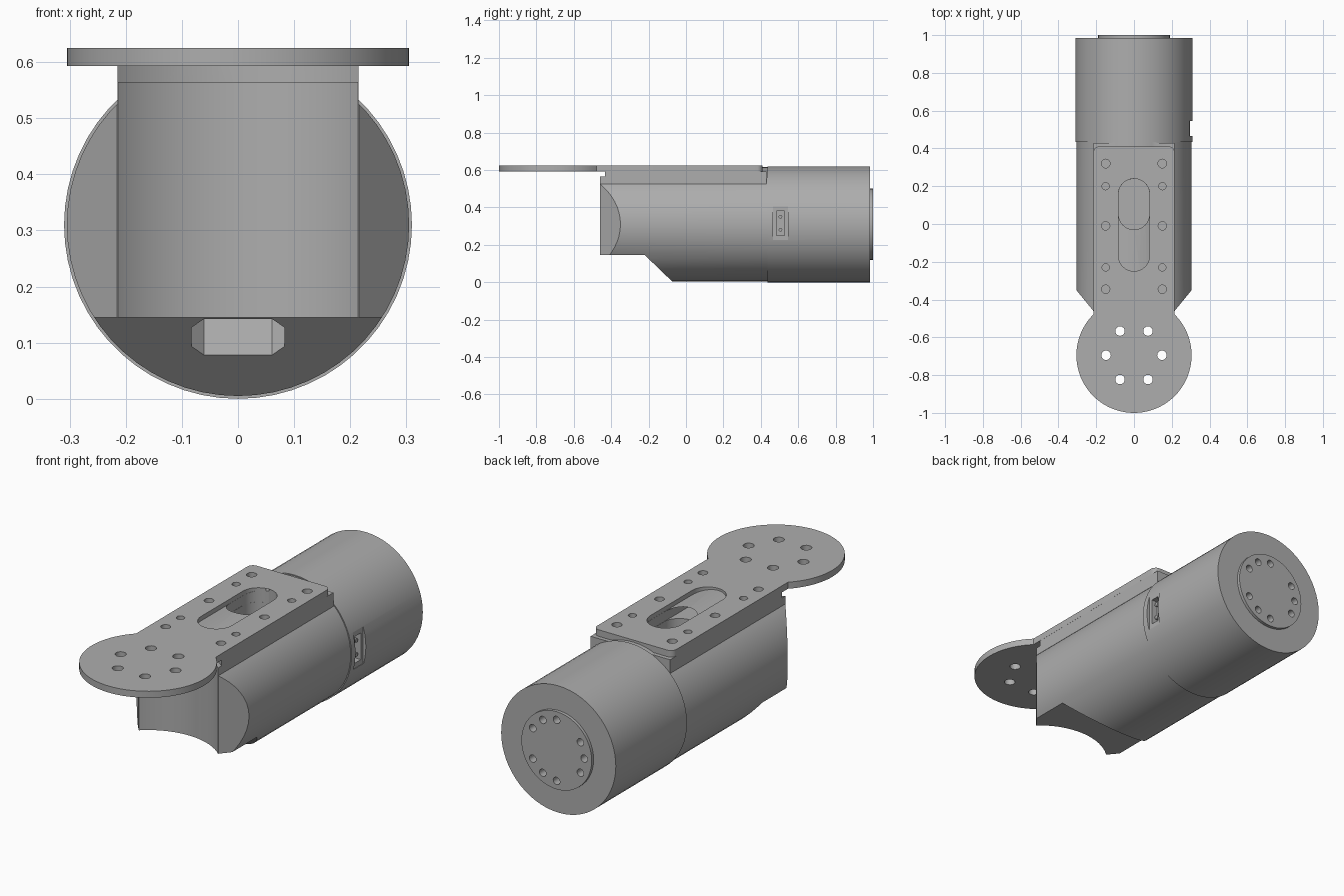
import bpy, bmesh
from math import cos, sin, radians, pi
from mathutils import Matrix

cube = bpy.data.objects.get("Cube")
if cube:
    bpy.data.objects.remove(cube, do_unlink=True)

grey = bpy.data.materials.new("machined grey")
grey.use_nodes = True
grey.diffuse_color = (0.42, 0.42, 0.42, 1)
grey.node_tree.nodes["Principled BSDF"].inputs["Base Color"].default_value = (0.42, 0.42, 0.42, 1)

PLACE = {"X": lambda a, b, h: (h, a, b),
         "Y": lambda a, b, h: (a, h, b),
         "Z": lambda a, b, h: (a, b, h)}


def prism(name, pts, lo, hi, axis="Z", matrix=None):
    """Extrude a closed outline between two levels along an axis."""
    bm = bmesh.new()
    rings = [[bm.verts.new(PLACE[axis](a, b, h)) for a, b in pts] for h in (lo, hi)]
    bm.faces.new(rings[0])
    bm.faces.new(rings[1])
    for i in range(len(pts)):
        j = (i + 1) % len(pts)
        bm.faces.new((rings[0][i], rings[0][j], rings[1][j], rings[1][i]))
    if matrix:
        bm.transform(matrix)
    bmesh.ops.recalc_face_normals(bm, faces=bm.faces)
    mesh = bpy.data.meshes.new(name)
    bm.to_mesh(mesh)
    bm.free()
    mesh.materials.append(grey)
    ob = bpy.data.objects.new(name, mesh)
    bpy.context.collection.objects.link(ob)
    return ob


def arc(cx, cy, r, start=0, end=360, n=24):
    full = end - start == 360
    steps = n if full else n + 1
    return [(cx + r * cos(radians(start + (end - start) * i / n)),
             cy + r * sin(radians(start + (end - start) * i / n))) for i in range(steps)]


def rect(a0, b0, a1, b1):
    return [(a0, b0), (a1, b0), (a1, b1), (a0, b1)]


def slot(y0, y1, r):
    return arc(0, y1 - r, r, 0, 180, 16) + arc(0, y0 + r, r, 180, 360, 16)


def combine(target, tools, operation="DIFFERENCE"):
    """Boolean each tool with the target, then discard the tool."""
    bpy.context.view_layer.objects.active = target
    for tool in tools:
        mod = target.modifiers.new("cut", "BOOLEAN")
        mod.operation = operation
        mod.solver = "EXACT"
        mod.object = tool
        bpy.ops.object.modifier_apply(modifier=mod.name)
        bpy.data.objects.remove(tool, do_unlink=True)


def hole(a, b, r, lo, hi, axis="Z"):
    return prism("hole", arc(a, b, r), lo, hi, axis)


AXIS_Z, NECK = 0.31, 0.215
DISC_Y, DISC_R = -0.695, 0.305
screws = [(s * 0.15, y, r) for s in (-1, 1) for y, r in
          ((0.32, 0.023), (0.2, 0.019), (-0.01, 0.022), (-0.23, 0.019), (-0.345, 0.022))]


def top_slots():
    return [prism("slot", slot(-0.25, 0.24, 0.083), 0.555, 0.7),
            prism("deep_slot", slot(-0.03, 0.24, 0.082), 0.4, 0.7)]


# Front body: barrel with a squared top rail
body = prism("front_body", arc(0, AXIS_Z, 0.305, n=60), -0.46, 0.44, "Y")
combine(body, [prism("rail", rect(-NECK, 0.3, NECK, 0.593), -0.46, 0.43, "Y")], "UNION")

# Underside relief, corner chamfers and the concave nose
cuts = [prism("relief", [(-0.6, 0.145), (-0.22, 0.145), (0.034, -0.1), (-0.6, -0.1)], -0.5, 0.5, "X")]
for s in (-1, 1):
    cuts.append(prism("chamfer", [(s * 0.15, -0.54), (s * 0.4, -0.234), (s * 0.4, -0.54)], -0.1, 0.8))
cuts.append(prism("nose", arc(0, DISC_Y, 0.318, n=64), -0.1, 0.8))
cuts.append(prism("nose_step", arc(0, DISC_Y, 0.338, n=64), 0.565, 0.8))

# Cable pocket normal to the sloped underside
w, l, c = 0.083, 0.046, 0.022
octagon = [(-w, -l + c), (-w + c, -l), (w - c, -l), (w, -l + c),
           (w, l - c), (w - c, l), (-w + c, l), (-w, l - c)]
tilt = Matrix.Translation((0, -0.183, 0.111)) @ Matrix.Rotation(-pi / 4, 4, "X")
cuts.append(prism("pocket", octagon, -0.08, 0.1, "Z", tilt))
cuts += top_slots()
cuts += [hole(x, y, r, 0.56, 0.7) for x, y, r in screws]
combine(body, cuts)

# Mounting plate: round flange and a long rail cover
outline = (arc(0, DISC_Y, DISC_R, 135, 405, 60)
           + arc(NECK - 0.03, 0.38, 0.03, 0, 90, 6)
           + arc(-NECK + 0.03, 0.38, 0.03, 90, 180, 6))
plate = prism("mounting_plate", outline, 0.593, 0.625)
cuts = top_slots() + [hole(x, y, r, 0.5, 0.7) for x, y, r in screws]
for k in range(6):
    a = radians(60 * k)
    cuts.append(hole(0.148 * cos(a), DISC_Y + 0.148 * sin(a), 0.025, 0.5, 0.7))
combine(plate, cuts)

# Rear motor housing with a side connector recess
housing = prism("rear_housing", arc(0, AXIS_Z, 0.31, n=60), 0.435, 0.985, "Y")
combine(housing, [prism("recess", rect(0.465, 0.225, 0.545, 0.405), 0.295, 0.4, "X"),
                  prism("socket", rect(0.483, 0.25, 0.527, 0.38), 0.265, 0.4, "X")])
pins = [prism("connector_pin", arc(0.505, z, 0.01, n=12), 0.255, 0.288, "X") for z in (0.28, 0.35)]

# End cap with three groups of three holes
cap = prism("end_cap", arc(0, AXIS_Z, 0.19, n=48), 0.98, 1.0, "Y")


def cap_holes():
    return [hole(0.149 * cos(radians(a)), AXIS_Z + 0.149 * sin(radians(a)), 0.018, 0.95, 1.1, "Y")
            for g in (60, 180, 300) for a in (g - 30, g, g + 30)]


combine(cap, cap_holes())
combine(housing, cap_holes())

# Smooth the round walls, keep the machined edges crisp
bpy.ops.object.select_all(action="DESELECT")
for ob in [body, plate, housing, cap] + pins:
    ob.select_set(True)
bpy.context.view_layer.objects.active = body
bpy.ops.object.shade_smooth_by_angle(angle=radians(25))
